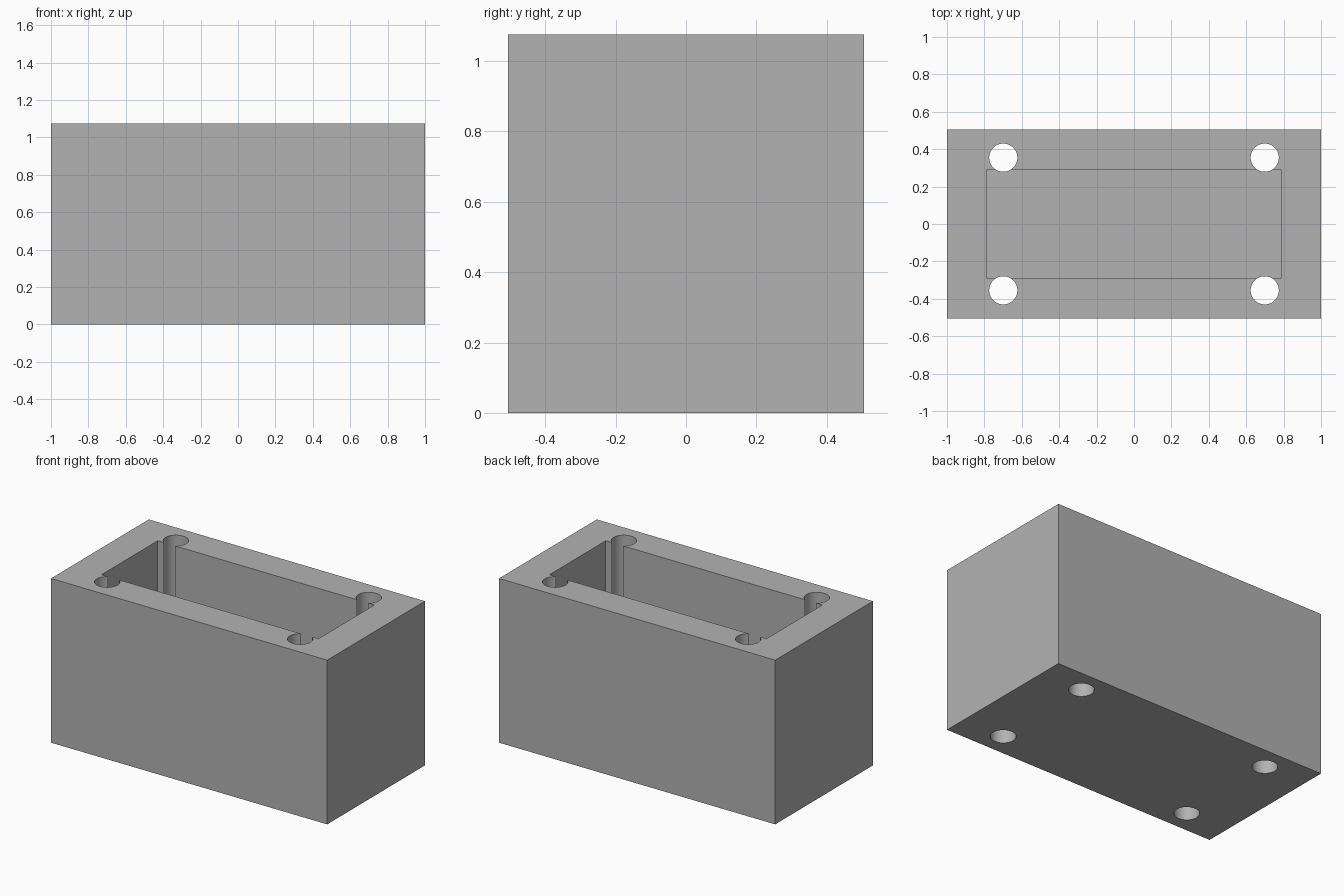
import bpy
import math

default = bpy.data.objects.get("Cube")
if default:
    bpy.data.objects.remove(default, do_unlink=True)

# Working units are scaled so the length of 93 becomes 2
U = 2 / 93
LENGTH, DEPTH, HEIGHT, WALL = 93 * U, 47 * U, 50 * U, 10 * U
HOLE_X, HOLE_Y, HOLE_R = 32.5 * U, 16.5 * U, 3.5 * U


def box(name, size, z_bottom):
    bpy.ops.mesh.primitive_cube_add(size=1, location=(0, 0, z_bottom + size[2] / 2))
    obj = bpy.context.object
    obj.name = name
    obj.scale = size
    bpy.ops.object.transform_apply(location=True, rotation=False, scale=True)
    return obj


def cut(body, cutter):
    cutter.hide_render = True
    mod = body.modifiers.new(cutter.name, 'BOOLEAN')
    mod.operation = 'DIFFERENCE'
    mod.solver = 'EXACT'
    mod.object = cutter
    bpy.context.view_layer.objects.active = body
    bpy.ops.object.modifier_apply(modifier=mod.name)
    bpy.data.objects.remove(cutter, do_unlink=True)


# Solid block, open-topped pocket with even walls and floor
body = box("housing", (LENGTH, DEPTH, HEIGHT), 0)
cut(body, box("pocket_cutter", (LENGTH - 2 * WALL, DEPTH - 2 * WALL, HEIGHT), WALL))

# Four through holes that break slightly into the pocket
for sx in (-1, 1):
    for sy in (-1, 1):
        bpy.ops.mesh.primitive_cylinder_add(
            vertices=64, radius=HOLE_R, depth=HEIGHT * 2,
            location=(sx * HOLE_X, sy * HOLE_Y, HEIGHT / 2))
        bpy.context.object.name = "hole_cutter"
        cut(body, bpy.context.object)

# Single grey finish
grey = bpy.data.materials.new("grey")
grey.use_nodes = True
colour = (0.448, 0.448, 0.448, 1)
grey.diffuse_color = colour
grey.node_tree.nodes["Principled BSDF"].inputs["Base Color"].default_value = colour
body.data.materials.clear()
body.data.materials.append(grey)
for face in body.data.polygons:
    face.material_index = 0

# Smooth hole walls, crisp edges elsewhere
bpy.ops.object.select_all(action='DESELECT')
body.select_set(True)
bpy.context.view_layer.objects.active = body
bpy.ops.object.shade_smooth_by_angle(angle=math.radians(30))
